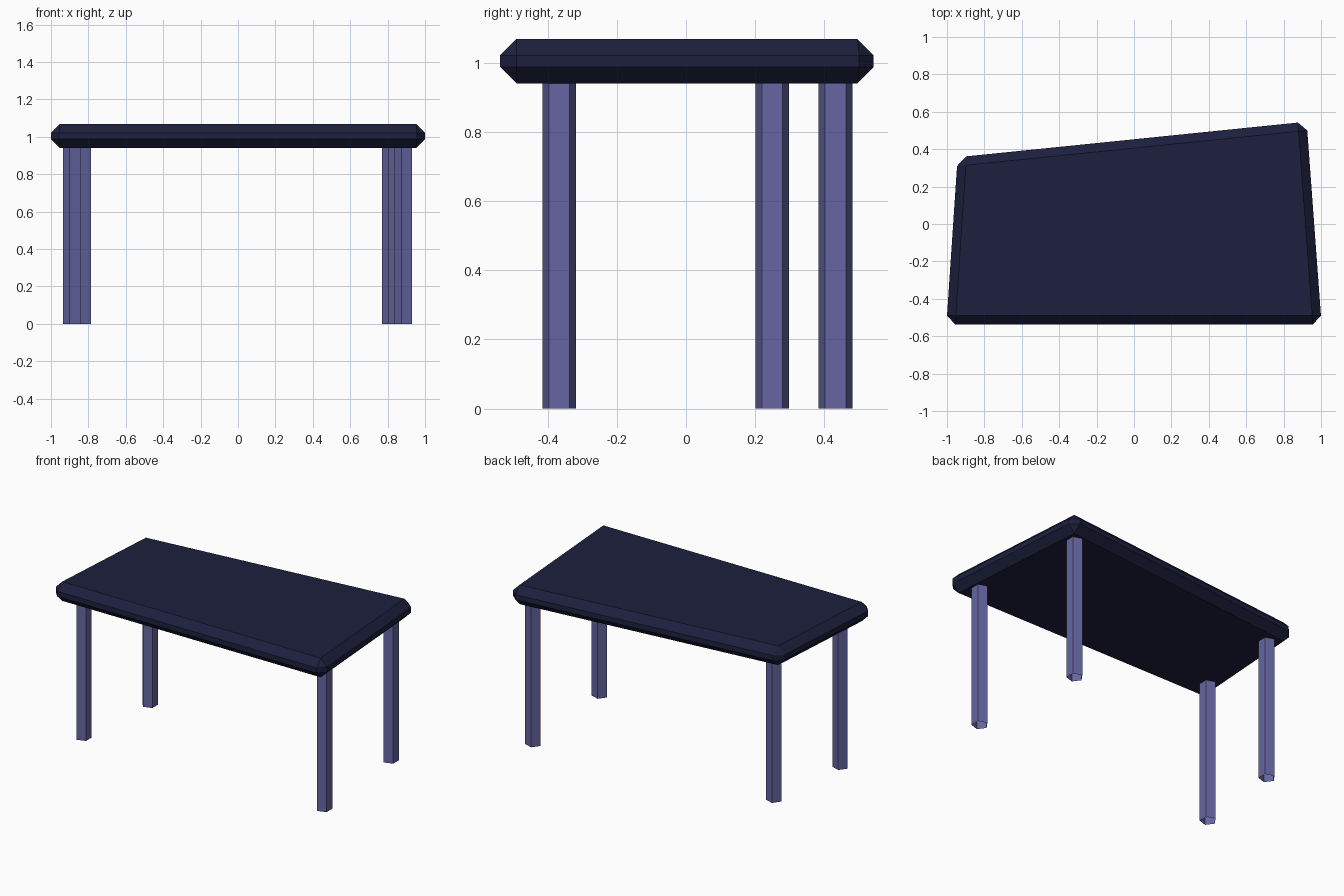
import bpy, bmesh, math
from mathutils import Matrix

if "Cube" in bpy.data.objects:
    bpy.data.objects.remove(bpy.data.objects["Cube"])


def material(name, rgb):
    mat = bpy.data.materials.new(name)
    mat.diffuse_color = (*rgb, 1.0)
    mat.use_nodes = True
    mat.node_tree.nodes["Principled BSDF"].inputs["Base Color"].default_value = mat.diffuse_color
    return mat


def add_object(name, bm, mat):
    bmesh.ops.recalc_face_normals(bm, faces=bm.faces)
    mesh = bpy.data.meshes.new(name)
    bm.to_mesh(mesh)
    bm.free()
    obj = bpy.data.objects.new(name, mesh)
    bpy.context.collection.objects.link(obj)
    mesh.materials.append(mat)
    return obj


dark_blue = material("dark_blue", (0.012, 0.014, 0.047))
violet = material("violet", (0.13, 0.13, 0.36))

# Table top: skewed slab with every edge chamfered
Z_LOW, Z_HIGH, CHAMFER = 0.94, 1.068, 0.047
outline = [(-1.003, -0.537), (1.003, -0.537), (0.923, 0.547), (-0.943, 0.357)]
bm = bmesh.new()
slab = bm.faces.new([bm.verts.new((x, y, Z_LOW)) for x, y in outline])
ext = bmesh.ops.extrude_face_region(bm, geom=[slab], use_keep_orig=True)
for v in ext["geom"]:
    if isinstance(v, bmesh.types.BMVert):
        v.co.z = Z_HIGH
bmesh.ops.recalc_face_normals(bm, faces=bm.faces)
bmesh.ops.bevel(bm, geom=bm.edges[:], offset=CHAMFER, offset_type='OFFSET',
                segments=1, profile=0.5, affect='EDGES')
add_object("table_top", bm, dark_blue)

# Legs: five-sided open tubes with a flat side facing +x
LEG_RADIUS, LEG_TOP = 0.051, 0.945
legs = {
    "front_left_leg": (-0.884, -0.366),
    "front_right_leg": (0.889, -0.366),
    "back_left_leg": (-0.826, 0.249),
    "back_right_leg": (0.821, 0.432),
}
for name, (x, y) in legs.items():
    bm = bmesh.new()
    rings = []
    for z in (0.0, LEG_TOP):
        rings.append([bm.verts.new((x + LEG_RADIUS * math.cos(a),
                                    y + LEG_RADIUS * math.sin(a), z))
                      for a in (math.radians(36 + 72 * i) for i in range(5))])
    low, high = rings
    for i in range(5):
        j = (i + 1) % 5
        bm.faces.new((low[i], low[j], high[j], high[i]))
    add_object(name, bm, violet)
